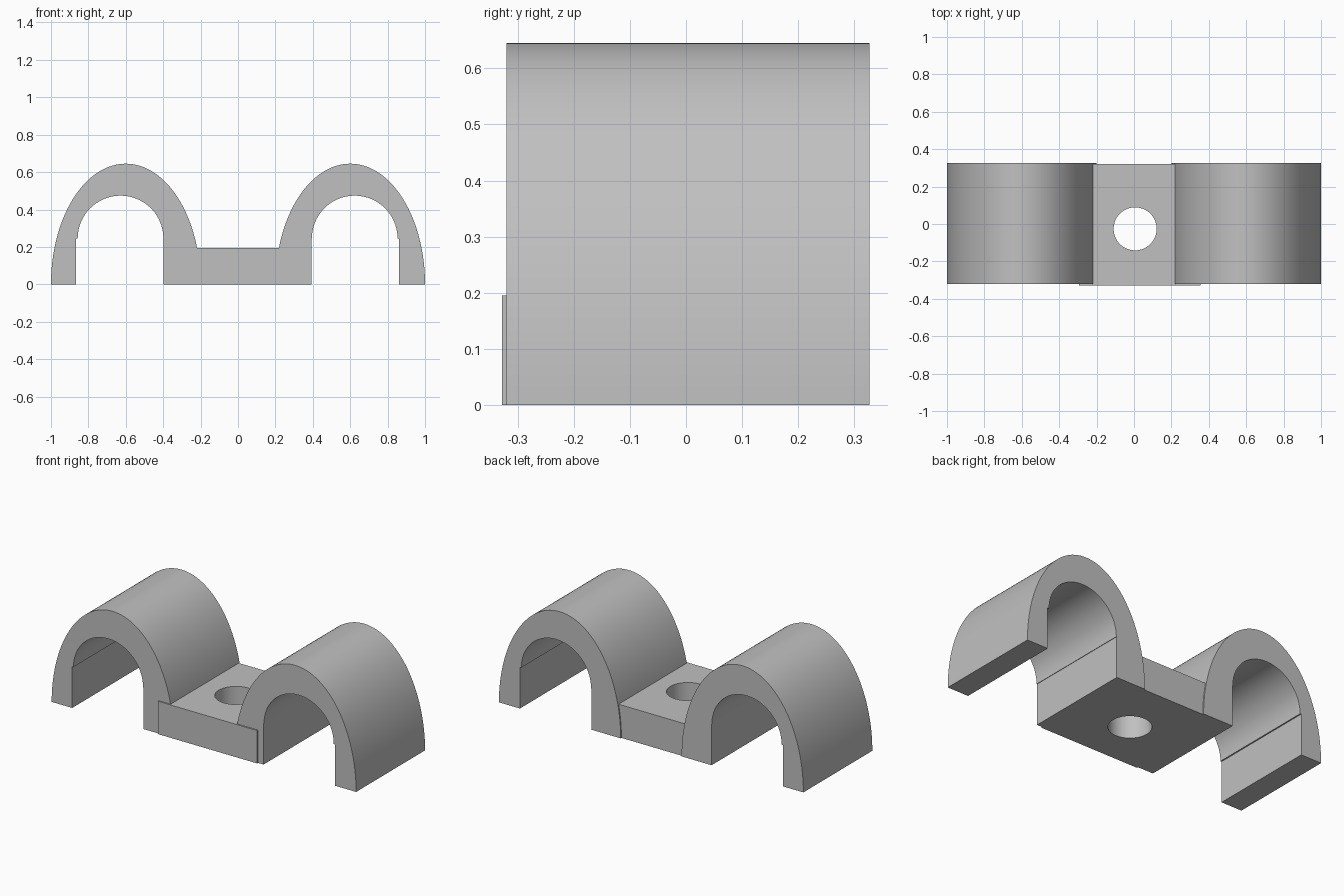
import bpy, bmesh
from math import pi, sin, cos

cube = bpy.data.objects.get("Cube")
if cube:
    bpy.data.objects.remove(cube, do_unlink=True)

# Single plain grey
grey = bpy.data.materials.new("plain grey")
grey.use_nodes = True
colour = (0.53, 0.53, 0.53, 1)
grey.diffuse_color = colour
grey.node_tree.nodes["Principled BSDF"].inputs["Base Color"].default_value = colour


def arc(cx, cz, rx, rz, steps):
    """Half ellipse running from +x over the top to -x."""
    return [(cx + rx * cos(pi * i / steps), cz + rz * sin(pi * i / steps))
            for i in range(steps + 1)]


def extrude(name, outline, y0, y1):
    """Closed solid from an x-z outline, swept along y."""
    bm = bmesh.new()
    face = bm.faces.new([bm.verts.new((x, y0, z)) for x, z in outline])
    moved = bmesh.ops.extrude_face_region(bm, geom=[face])["geom"]
    verts = [v for v in moved if isinstance(v, bmesh.types.BMVert)]
    bmesh.ops.translate(bm, verts=verts, vec=(0, y1 - y0, 0))
    bmesh.ops.recalc_face_normals(bm, faces=bm.faces)
    mesh = bpy.data.meshes.new(name)
    bm.to_mesh(mesh)
    bm.free()
    mesh.materials.append(grey)
    obj = bpy.data.objects.new(name, mesh)
    bpy.context.collection.objects.link(obj)
    return obj


def combine(target, other, operation):
    """Apply an exact boolean and remove the used part."""
    mod = target.modifiers.new(operation.lower(), "BOOLEAN")
    mod.operation, mod.solver, mod.object = operation, "EXACT", other
    bpy.ops.object.select_all(action="DESELECT")
    bpy.context.view_layer.objects.active = target
    target.select_set(True)
    bpy.ops.object.modifier_apply(modifier=mod.name)
    bpy.data.objects.remove(other, do_unlink=True)


def saddle(name, side, centre, outer_wall, inner_wall):
    """Elliptical arch with a round-topped channel, slightly stepped at the walls."""
    spring = 0.245
    outline = arc(0.6, 0, 0.4, 0.645, 64)
    outline += [(inner_wall, 0), (inner_wall, spring)]
    outline += arc(centre, spring, 0.229, 0.229, 48)[::-1]
    outline += [(outer_wall, spring), (outer_wall, 0)]
    return extrude(name, [(side * x, z) for x, z in outline], -0.32, 0.327)


# Centre plate with its screw hole
clip = extrude("cable_clip", [(-0.295, 0), (0.355, 0), (0.355, 0.195), (-0.295, 0.195)],
               -0.328, 0.32)
bpy.ops.mesh.primitive_cylinder_add(vertices=64, radius=0.115, depth=1,
                                    location=(0.006, -0.026, 0))
hole = bpy.context.object
hole.data.materials.append(grey)
combine(clip, hole, "DIFFERENCE")

# Two arches
combine(clip, saddle("left_arch", 1, 0.624, 0.862, 0.392), "UNION")
combine(clip, saddle("right_arch", -1, 0.628, 0.865, 0.397), "UNION")

bpy.ops.object.shade_smooth_by_angle(angle=0.5)
